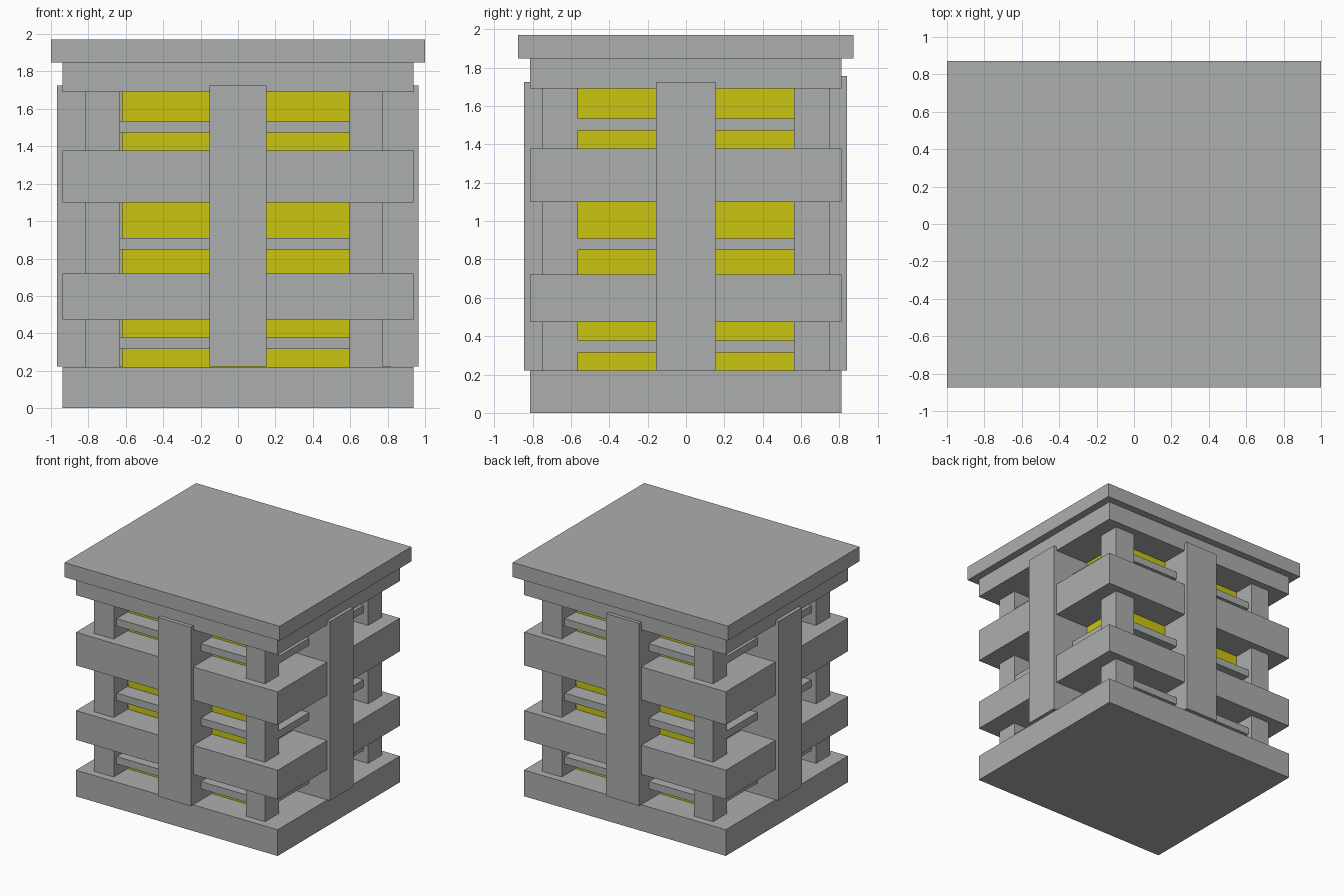
import bpy
import bmesh
from mathutils import Vector

if "Cube" in bpy.data.objects:
    bpy.data.objects.remove(bpy.data.objects["Cube"])


def material(name, color):
    m = bpy.data.materials.new(name)
    m.diffuse_color = (*color, 1)
    m.use_nodes = True
    m.node_tree.nodes["Principled BSDF"].inputs["Base Color"].default_value = m.diffuse_color
    return m


GREY = material("concrete_grey", (0.41, 0.43, 0.42))
YELLOW = material("window_yellow", (0.60, 0.56, 0.005))


def box(name, x, y, z, mat=GREY):
    """Axis-aligned box from (min, max) ranges."""
    bm = bmesh.new()
    bmesh.ops.create_cube(bm, size=1)
    for v in bm.verts:
        v.co = Vector([r[0] if c < 0 else r[1] for c, r in zip(v.co, (x, y, z))])
    me = bpy.data.meshes.new(name)
    bm.to_mesh(me)
    bm.free()
    me.materials.append(mat)
    ob = bpy.data.objects.new(name, me)
    bpy.context.collection.objects.link(ob)
    return ob


# Base, floor bands, parapet band
X, Y = (-0.937, 0.937), (-0.812, 0.81)
for name, z in (("base_slab", (0, 0.22)), ("lower_floor_band", (0.475, 0.72)),
                ("upper_floor_band", (1.10, 1.378)), ("parapet_band", (1.69, 1.848))):
    box(name, X, Y, z)

# Overhanging roof
box("roof_slab", (-1, 1), (-0.875, 0.872), (1.848, 1.97))

# Glowing window core on each storey
for i, z in enumerate(((0.22, 0.475), (0.72, 1.10), (1.378, 1.69))):
    box(f"window_core_{i + 1}", (-0.62, 0.62), (-0.565, 0.565), z, YELLOW)

# Thin ledge across the windows of each storey
for i, z in enumerate(((0.315, 0.377), (0.848, 0.91), (1.473, 1.535))):
    box(f"window_ledge_{i + 1}", (-0.77, 0.77), (-0.71, 0.71), z)

# Corner posts, laid out with half-turn symmetry
for side, s in (("front", 1), ("back", -1)):
    for hand, x in (("right", (0.597, 0.775)), ("left", (-0.815, -0.63))):
        px = sorted(s * v for v in x)
        py = sorted(s * v for v in (-0.748, -0.563))
        box(f"{side}_{hand}_post", px, py, (0.2, 1.71))

# Deep central piers on all four sides
W = (-0.153, 0.153)
box("front_pier", W, (-0.845, -0.5), (0.222, 1.725))
box("back_pier", W, (0.5, 0.84), (0.222, 1.755))
box("right_pier", (0.5, 0.965), (-0.157, 0.153), (0.222, 1.725))
box("left_pier", (-0.967, -0.5), (-0.157, 0.153), (0.222, 1.725))
